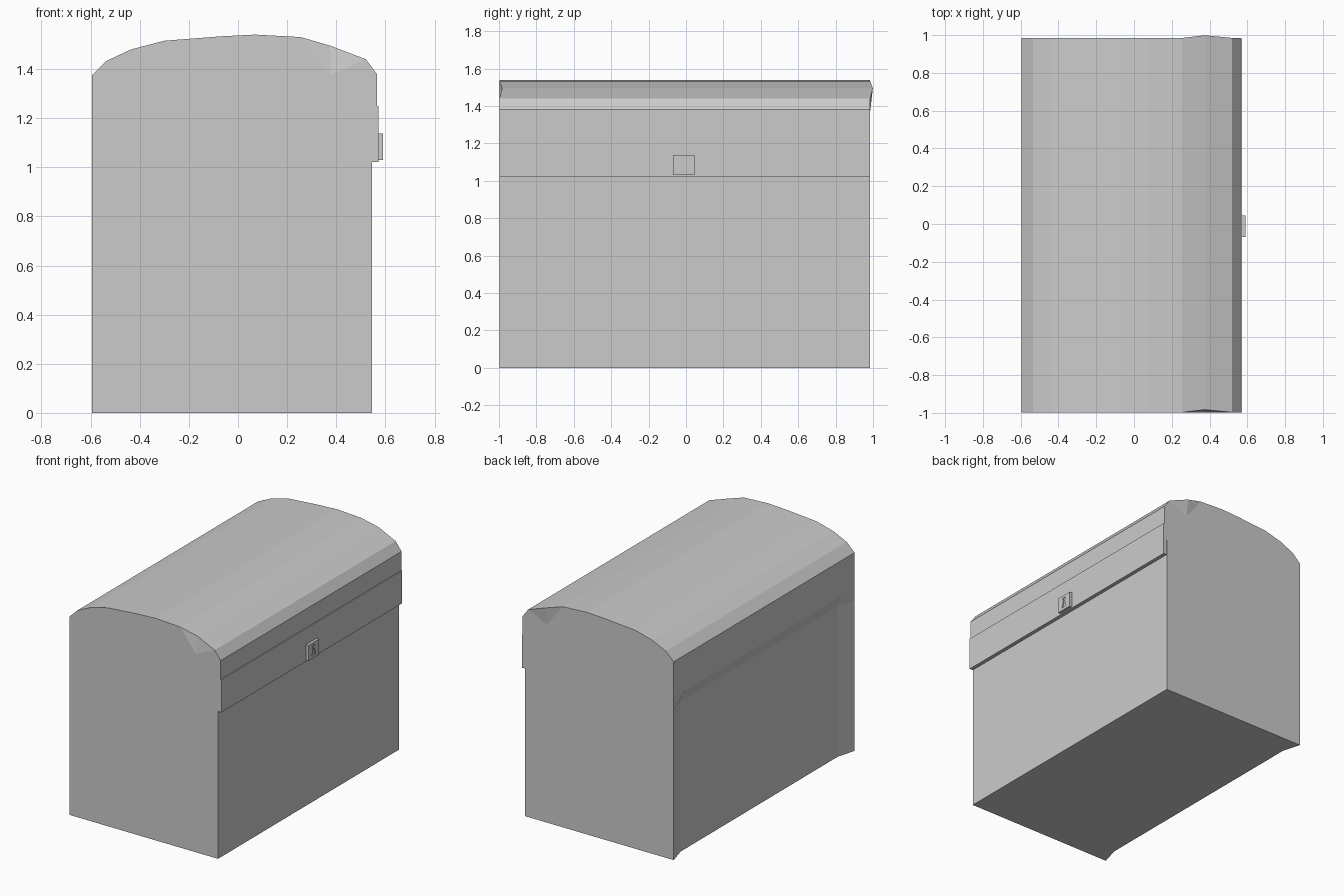
import bpy, bmesh, math

if "Cube" in bpy.data.objects:
    bpy.data.objects.remove(bpy.data.objects["Cube"])

Y0, Y1 = -0.997, 0.985
BACK, FRONT = -0.595, 0.545
SEAM = 1.13


def make(name, verts, faces):
    bm = bmesh.new()
    vs = [bm.verts.new(v) for v in verts]
    for f in faces:
        bm.faces.new([vs[i] for i in f])
    bmesh.ops.recalc_face_normals(bm, faces=bm.faces)
    me = bpy.data.meshes.new(name)
    bm.to_mesh(me)
    bm.free()
    ob = bpy.data.objects.new(name, me)
    bpy.context.collection.objects.link(ob)
    return ob


def loft(name, rings):
    n = len(rings[0])
    verts = [v for r in rings for v in r]
    faces = [list(range(n)), list(range(len(verts) - n, len(verts)))]
    for k in range(len(rings) - 1):
        for i in range(n):
            j = (i + 1) % n
            faces.append([k*n + i, k*n + j, (k+1)*n + j, (k+1)*n + i])
    return make(name, verts, faces)


def box(name, x0, x1, y0, y1, z0, z1):
    ring = [(x0, y0), (x1, y0), (x1, y1), (x0, y1)]
    return loft(name, [[(x, y, z) for x, y in ring] for z in (z0, z1)])


# chest body, with a shallow recess in the back wall
def plan(z, depth):
    return [(BACK, Y0, z), (FRONT, Y0, z), (FRONT, Y1, z), (BACK, Y1, z),
            (BACK + depth, Y1 - 0.13, z), (BACK + depth, Y0 + 0.13, z)]


loft("chest_body", [plan(0, 0.037), plan(1.04, 0.037), plan(SEAM, 0)])

# domed lid: profile in x, z, with one slightly warped rib
profile = [(0.565, SEAM), (0.565, 1.38), (0.52, 1.44), (0.375, 1.495),
           (0.255, 1.53), (0.07, 1.54), (-0.07, 1.533), (-0.3, 1.515),
           (-0.435, 1.48), (-0.535, 1.433), (BACK, 1.375), (BACK, SEAM)]
n = len(profile)
WARP = 3
verts = []
for y in (Y0, Y1):
    verts += [(x, y + (0.014 if i == WARP else 0), z)
              for i, (x, z) in enumerate(profile)]
    verts.append((0.375, y, 1.375))
faces = []
for o in (0, n + 1):
    p = o + n
    faces += [[o + i, o + i + 1, p] for i in (1, 2, 3)]
    faces.append([o, o + 1, p] + [o + i for i in range(4, n)])
for i in range(n):
    j = (i + 1) % n
    faces.append([i, j, n + 1 + j, n + 1 + i])
make("domed_lid", verts, faces)

# front band hanging from the lid over the body
box("lid_band", FRONT - 0.005, 0.571, Y0, Y1 - 0.002, 1.022, 1.25)

# lock plate with an engraved keyhole
plate = box("lock_plate", 0.565, 0.59, -0.07, 0.045, 1.03, 1.138)
cy, cz, r = -0.0125, 1.11, 0.013
hole = [(cy - 0.006, cz - 0.011), (cy - 0.02, 1.05), (cy + 0.02, 1.05), (cy + 0.006, cz - 0.011)]
hole += [(cy + r * math.cos(math.radians(a)), cz + r * math.sin(math.radians(a)))
         for a in range(-30, 211, 30)]
cutter = loft("keyhole_cutter", [[(x, y, z) for y, z in hole] for x in (0.582, 0.62)])
cutter.hide_render = True
cutter.hide_viewport = False
cutter.display_type = 'WIRE'
cut = plate.modifiers.new("keyhole", 'BOOLEAN')
cut.operation = 'DIFFERENCE'
cut.solver = 'EXACT'
cut.object = cutter
